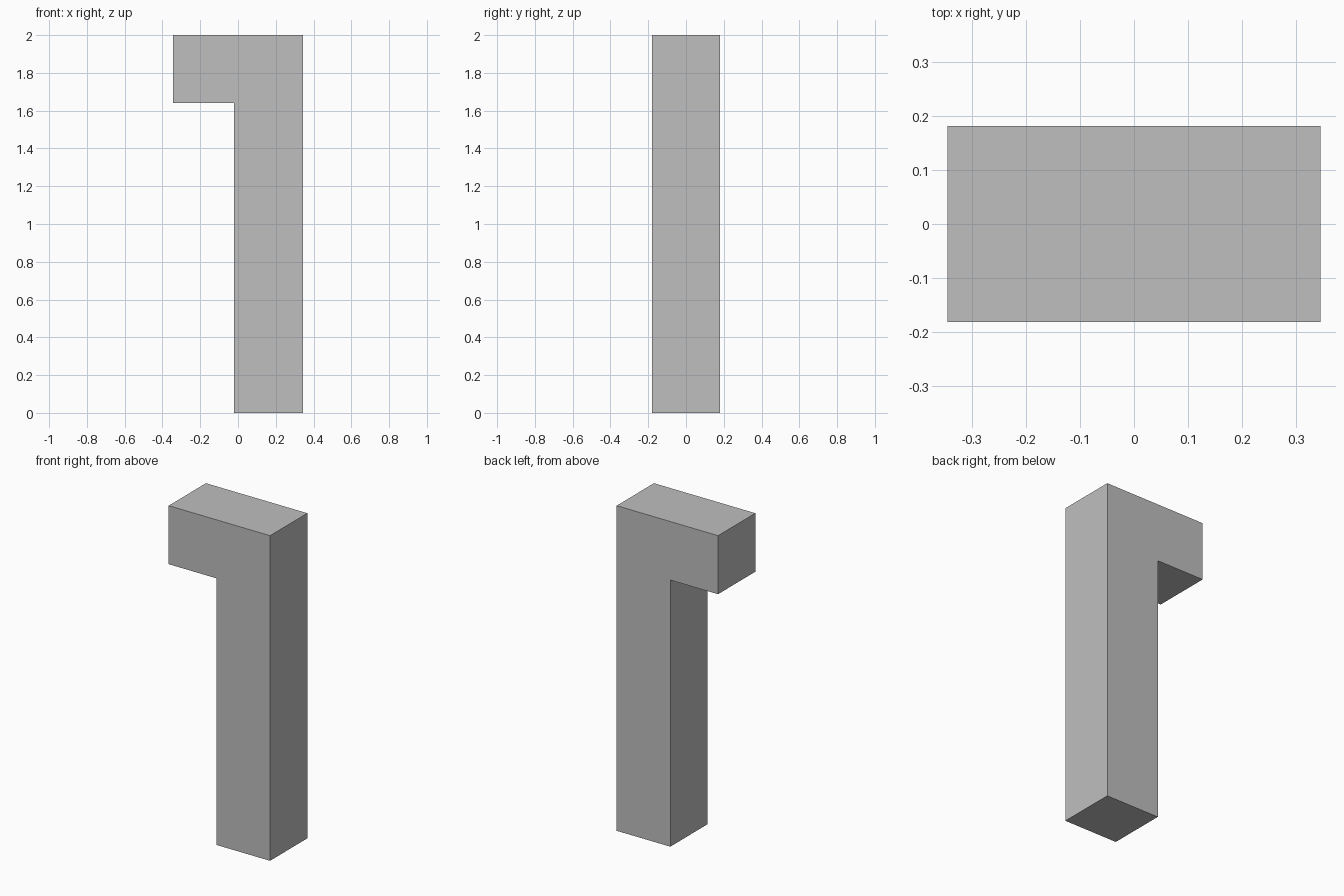
import bpy
import bmesh

default = bpy.data.objects.get("Cube")
if default:
    bpy.data.objects.remove(default, do_unlink=True)

HALF_WIDTH, HALF_DEPTH, HEIGHT = 0.345, 0.181, 2.0
POST_X, ARM_Z = -0.02, 1.64

# Plain grey finish
grey = bpy.data.materials.new("plain_grey")
grey.use_nodes = True
colour = (0.52, 0.52, 0.52, 1.0)
grey.diffuse_color = colour
grey.node_tree.nodes["Principled BSDF"].inputs["Base Color"].default_value = colour

# Outline of the upright post with its overhanging arm
profile = [
    (POST_X, 0), (HALF_WIDTH, 0), (HALF_WIDTH, HEIGHT),
    (-HALF_WIDTH, HEIGHT), (-HALF_WIDTH, ARM_Z), (POST_X, ARM_Z),
]

# Extrude the outline from front to back
bm = bmesh.new()
front = bm.faces.new([bm.verts.new((x, -HALF_DEPTH, z)) for x, z in profile])
result = bmesh.ops.extrude_face_region(bm, geom=[front], use_keep_orig=True)
back_verts = [g for g in result["geom"] if isinstance(g, bmesh.types.BMVert)]
bmesh.ops.translate(bm, verts=back_verts, vec=(0, 2 * HALF_DEPTH, 0))
bmesh.ops.recalc_face_normals(bm, faces=bm.faces)

mesh = bpy.data.meshes.new("post_with_arm")
bm.to_mesh(mesh)
bm.free()
mesh.materials.append(grey)
post = bpy.data.objects.new("post_with_arm", mesh)
bpy.context.collection.objects.link(post)
